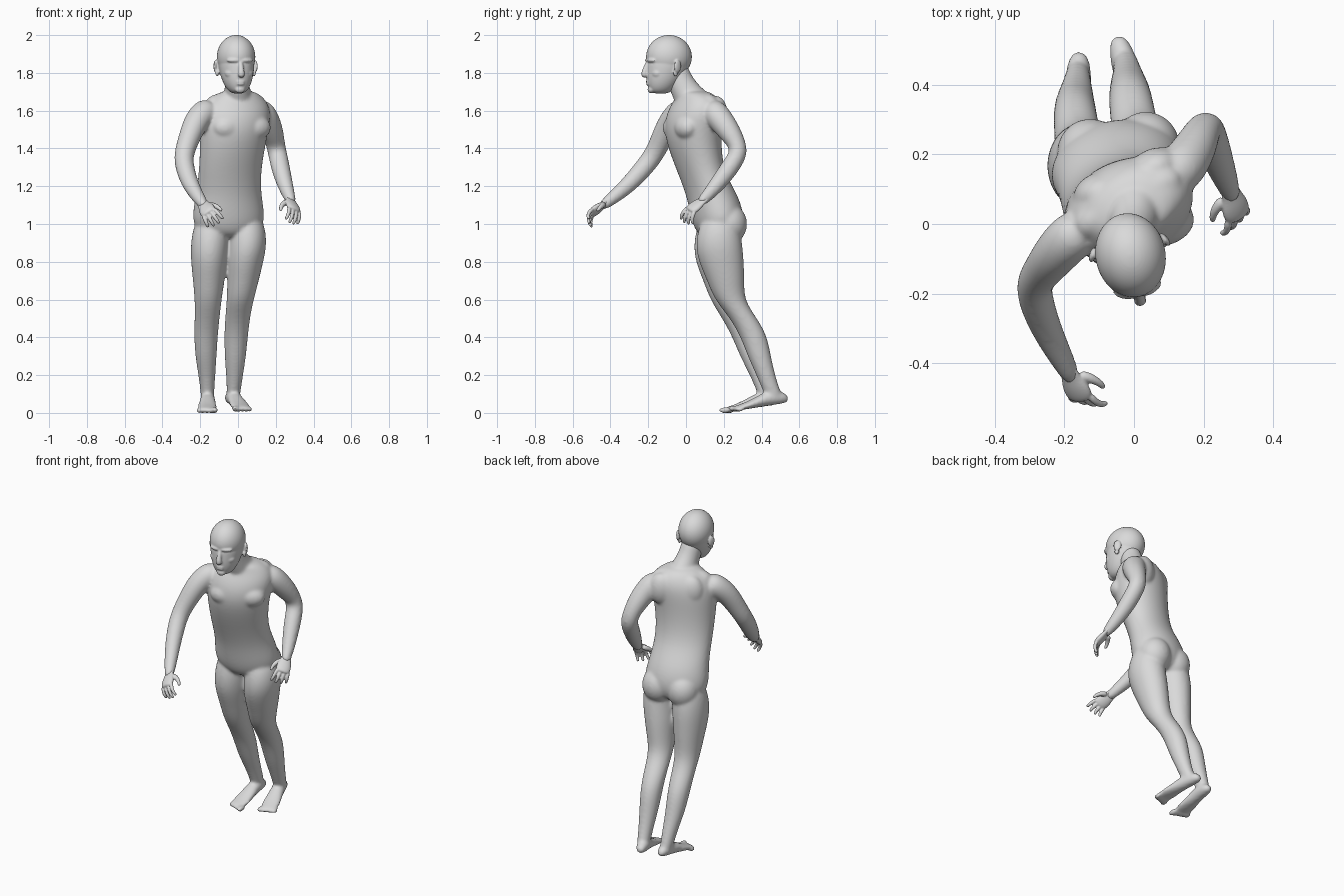
import bpy, bmesh
from math import sin, cos, tau, radians
from mathutils import Vector, Matrix

default_cube = bpy.data.objects.get("Cube")
if default_cube:
    bpy.data.objects.remove(default_cube, do_unlink=True)

GREY = (.7, .7, .7, 1)
skin = bpy.data.materials.new("plain grey")
skin.use_nodes = True
skin.diffuse_color = GREY
skin.node_tree.nodes["Principled BSDF"].inputs["Base Color"].default_value = GREY


def loft(bm, rings, sides=16):
    """Skin closed rings given as (centre, half axis u, half axis v)."""
    angles = [tau * i / sides for i in range(sides)]
    loops = [[bm.verts.new(centre + u * cos(a) + v * sin(a)) for a in angles]
             for centre, u, v in rings]
    for lower, upper in zip(loops, loops[1:]):
        for i in range(sides):
            bm.faces.new((lower[i - 1], lower[i], upper[i], upper[i - 1]))
    bm.faces.new(loops[0])
    bm.faces.new(loops[-1])


def stack(bm, rows):
    """Loft level rings: x, y, z, half width, half depth, yaw in degrees."""
    rings = []
    for x, y, z, width, depth, yaw in rows:
        turn = Matrix.Rotation(radians(yaw), 3, 'Z')
        rings.append((Vector((x, y, z)), turn @ Vector((width, 0, 0)),
                      turn @ Vector((0, depth, 0))))
    loft(bm, rings)


def tube(bm, path, radii, side, aspect=1.0, sides=16):
    """Loft rings square to a path; aspect is thickness over width."""
    path = [Vector(p) for p in path]
    rings = []
    for i, (point, radius) in enumerate(zip(path, radii)):
        ahead = path[min(i + 1, len(path) - 1)]
        behind = path[max(i - 1, 0)]
        tangent = (ahead - behind).normalized()
        u = Vector(side) - tangent * tangent.dot(Vector(side))
        u.normalize()
        rings.append((point, u * radius, tangent.cross(u) * radius * aspect))
    loft(bm, rings, sides)


def ball(bm, centre, radii, yaw=0):
    matrix = (Matrix.Translation(centre) @ Matrix.Rotation(radians(yaw), 4, 'Z')
              @ Matrix.Diagonal((*radii, 1)))
    bmesh.ops.create_uvsphere(bm, u_segments=16, v_segments=10, radius=1, matrix=matrix)


def finish(name, bm, voxel, smoothing):
    """Fuse overlapping volumes into one smooth skin."""
    bmesh.ops.recalc_face_normals(bm, faces=bm.faces)
    mesh = bpy.data.meshes.new(name)
    bm.to_mesh(mesh)
    bm.free()
    mesh.materials.append(skin)
    obj = bpy.data.objects.new(name, mesh)
    bpy.context.collection.objects.link(obj)
    rounding = obj.modifiers.new("rounding", 'SUBSURF')
    rounding.levels = rounding.render_levels = 2
    fuse = obj.modifiers.new("fuse", 'REMESH')
    fuse.mode = 'VOXEL'
    fuse.voxel_size = voxel
    fuse.use_smooth_shade = True
    soften = obj.modifiers.new("soften", 'SMOOTH')
    soften.iterations = smoothing
    return obj


LEFTWARD = Vector((1, 0, 0))

# Torso: height, depth position, half width, half depth; it twists as it rises
body = bmesh.new()
torso = {
    "crotch": (.92, .17, .1, .08),
    "seat": (.97, .17, .185, .125),
    "hips": (1.05, .165, .2, .142),
    "belly": (1.15, .14, .18, .137),
    "waist": (1.26, .085, .172, .122),
    "ribs": (1.38, .05, .178, .135),
    "chest": (1.5, .035, .192, .152),
    "armpits": (1.6, .05, .2, .142),
    "shoulders": (1.67, .06, .155, .105),
    "collar": (1.71, .035, .08, .08),
}
stack(body, [(-.05 + .1 * max(0, z - 1.2), y, z, width, depth, 12 + 20 * (z - 1))
             for z, y, width, depth in torso.values()])
# Neck and shoulder yoke
tube(body, [(0, .07, 1.6), (0, .005, 1.69), (-.01, -.04, 1.77), (-.01, -.06, 1.84)],
     [.1, .07, .063, .062], LEFTWARD, aspect=1.1)
tube(body, [(-.17, -.02, 1.62), (-.08, .03, 1.645), (0, .07, 1.66), (.07, .11, 1.645), (.13, .14, 1.62)],
     [.05, .055, .05, .055, .05], (0, 0, 1))

# Chest, shoulder blades and seat, paired across the twisted torso
for side in (-1, 1):
    ball(body, (.02 + side * .075, -.03 + side * .03, 1.51), (.085, .062, .065), 22)
    ball(body, (-.02 + side * .08, .125 + side * .035, 1.58), (.08, .06, .1), 22)
    ball(body, (-.045 + side * .08, .215 + side * .01, 1), (.1, .102, .11), 12)

# Legs: height, half width, half depth, then the centre of each leg
legs = {
    "pelvis": (1.06, .075, .08, (-.13, .17), (.04, .18)),
    "hip": (.97, .1, .115, (-.143, .165), (.05, .175)),
    "groin": (.88, .103, .127, (-.15, .165), (.05, .175)),
    "thigh": (.8, .098, .122, (-.153, .17), (.038, .187)),
    "lower thigh": (.7, .085, .101, (-.155, .19), (.027, .21)),
    "above knee": (.6, .073, .081, (-.158, .207), (.012, .23)),
    "knee": (.52, .068, .073, (-.162, .25), (0, .29)),
    "calf": (.42, .065, .074, (-.17, .31), (-.01, .355)),
    "shin": (.3, .058, .063, (-.17, .347), (-.014, .388)),
    "lower shin": (.2, .046, .051, (-.165, .388), (-.018, .422)),
    "ankle": (.12, .038, .047, (-.162, .418), (-.022, .452)),
    "heel": (.06, .035, .044, (-.162, .437), (-.03, .477)),
}
for which in (3, 4):
    stack(body, [(*row[which], *row[:3], 0) for row in legs.values()])

# Feet: soles slope down from heel to toe
foot_widths = [.024, .039, .04, .049, .057, .044]
foot_tops = [.085, .118, .108, .073, .043, .025]
for heel, toe, lift, outward in [
        ((-.158, .5, 0), (-.165, .195, 0), 0, -1), ((-.05, .545, 0), (.03, .245, 0), .008, 1)]:
    heel, toe = Vector(heel), Vector(toe)
    across = (toe - heel).normalized().cross(Vector((0, 0, -1)))
    rings = []
    for i, (width, top) in enumerate(zip(foot_widths, foot_tops)):
        t = i / 5
        sole = .045 * (1 - t)
        centre = heel.lerp(toe, t) + Vector((0, 0, lift + (sole + top) / 2))
        rings.append((centre, across * width, Vector((0, 0, (top - sole) / 2))))
    loft(body, rings)
    for k in range(5):
        r = .013 if k else .017
        tip = heel.lerp(toe, .97 - .025 * k) + LEFTWARD * outward * (k - 2) * .022
        ball(body, tip + Vector((0, 0, lift + r - .002)), (r, r * 2, r))


def arm_and_hand(name, path, aim, thumbward, flip):
    bm = bmesh.new()
    along = Vector(aim).normalized()
    across = Vector(thumbward)
    across = (across - along * along.dot(across)).normalized()
    inward = along.cross(across) * flip
    start = Vector(path[-1]) + along * .012

    def place(length, spread, depth=0.0):
        return start + along * length + across * spread + inward * depth

    # Arm from shoulder to inside the palm
    tube(body, path + [place(.03, 0)], [.062, .075, .067, .058, .053, .052, .045, .032, .022],
         thumbward)
    # Palm
    tube(bm, [place(.02 * i - .04, 0) for i in range(8)],
         [.024, .029, .03, .034, .041, .044, .043, .034], across, aspect=.47)
    # Curled fingers, little to index
    for k, reach in enumerate((.85, 1, 1.06, .97)):
        fan = k - 1.5
        path = [place(.08, fan * .022)]
        bend = 24 - 5 * k
        for bone in (.034, .03, .018, .006):
            a = radians(bend)
            step = along * cos(a) + inward * sin(a) + across * fan * .1
            path.append(path[-1] + step * bone * reach)
            bend += 27
        tube(bm, path, [.012, .0115, .0105, .009, .005], across, sides=8)
    # Thumb
    tube(bm, [place(.015, .02, .01), place(.035, .046, .02), place(.06, .06, .03),
              place(.08, .063, .036), place(.088, .063, .038)],
         [.018, .016, .012, .01, .005], inward, sides=8)
    finish(name, bm, .004, 2)


arm_and_hand("right_hand", [
    (-.14, 0, 1.61), (-.185, -.04, 1.59), (-.23, -.09, 1.53), (-.26, -.13, 1.45),
    (-.29, -.17, 1.365), (-.282, -.225, 1.295), (-.25, -.31, 1.2), (-.19, -.42, 1.112)],
    (.33, -.72, -.48), (.75, 0, .45), -1)
arm_and_hand("left_hand", [
    (.09, .12, 1.61), (.132, .155, 1.59), (.165, .2, 1.53), (.19, .25, 1.46),
    (.207, .288, 1.385), (.222, .24, 1.31), (.245, .175, 1.22), (.275, .1, 1.135)],
    (.22, -.72, -.58), (-.7, -.1, .5), 1)
finish("body", body, .008, 12)

# Head: skull, then jaw rings, built facing forward on its own axis
head = bmesh.new()
ball(head, (0, 0, 1.885), (.105, .127, .117))
jaw = {
    "chin": (1.688, -.046, .032, .047),
    "lips": (1.72, -.04, .064, .074),
    "cheeks": (1.77, -.023, .085, .102),
    "eyes": (1.83, -.006, .097, .117),
    "brow": (1.89, 0, .1, .12),
}
stack(head, [(0, y, z, width, depth, 0) for z, y, width, depth in jaw.values()])

# Nose, lips and chin
tube(head, [(0, -.11, 1.865), (0, -.122, 1.835), (0, -.133, 1.805), (0, -.135, 1.79), (0, -.12, 1.78)],
     [.013, .014, .018, .021, .014], LEFTWARD, sides=8)
for z, width in ((1.754, .026), (1.741, .023)):
    ball(head, (0, -.112, z), (width, .012, .007))
ball(head, (0, -.098, 1.712), (.028, .018, .02))

# Brows, cheekbones, eyelids and ears
for side in (-1, 1):
    ball(head, (side * .036, -.104, 1.866), (.038, .018, .012), side * 20)
    ball(head, (side * .045, -.078, 1.797), (.035, .026, .026), side * 30)
    ball(head, (side * .036, -.094, 1.84), (.019, .016, .01), side * 18)
    ball(head, (side * .106, .024, 1.835), (.01, .024, .034), side * 28)
    ball(head, (side * .1, .014, 1.8), (.009, .014, .02), side * 15)
head_object = finish("head", head, .005, 4)
head_object.location = (-.01, -.09, 0)
head_object.rotation_euler.z = radians(12)
